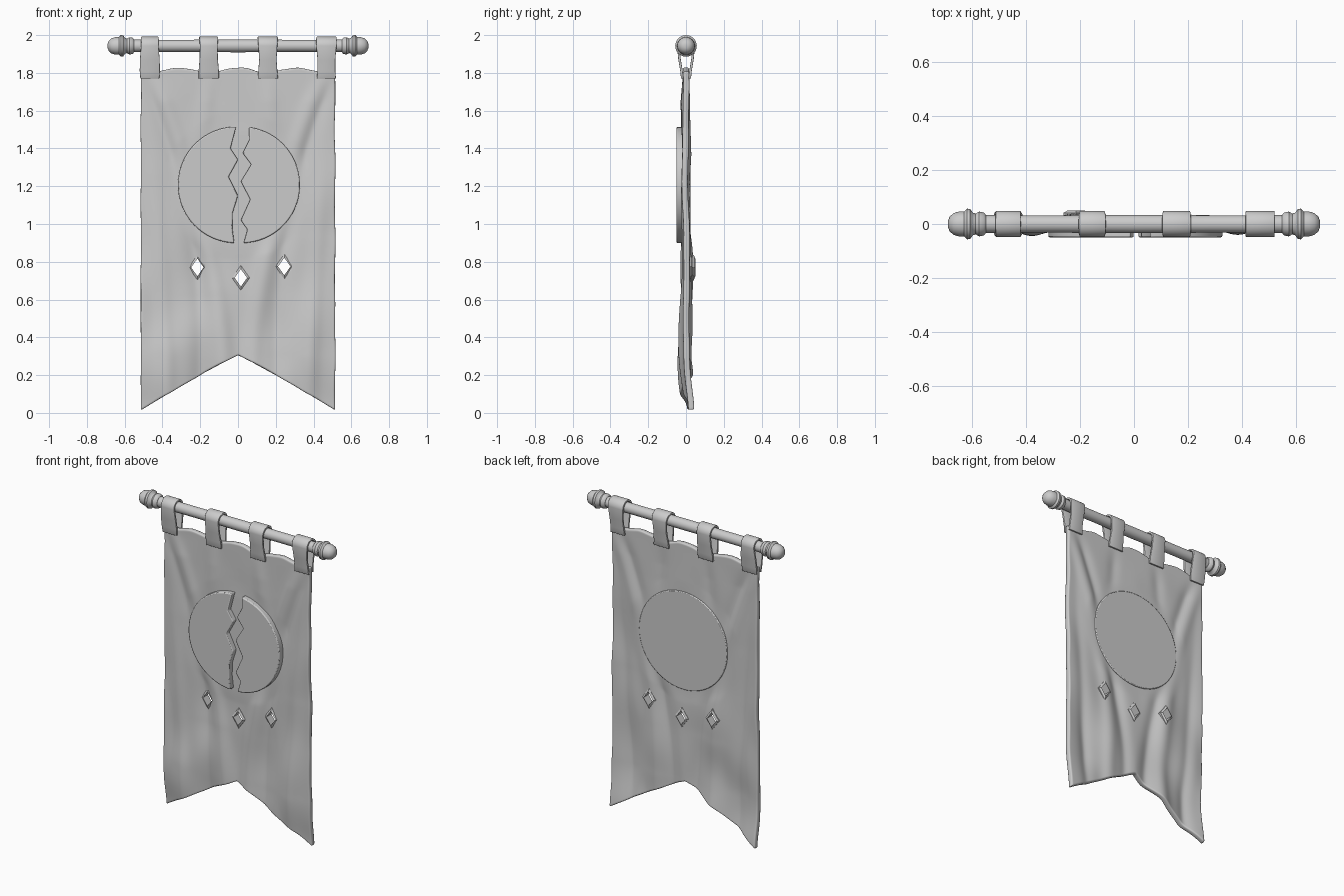
import bpy, bmesh
from math import sin, cos, pi, exp, sqrt
from mathutils import Vector, noise

cube = bpy.data.objects.get("Cube")
if cube:
    bpy.data.objects.remove(cube)

stone = bpy.data.materials.new("plain grey")
stone.use_nodes = True
GREY = (0.6, 0.6, 0.6, 1)
stone.diffuse_color = GREY
stone.node_tree.nodes["Principled BSDF"].inputs["Base Color"].default_value = GREY


def finish(name, bm, smooth=True):
    bmesh.ops.recalc_face_normals(bm, faces=bm.faces)
    mesh = bpy.data.meshes.new(name)
    bm.to_mesh(mesh)
    bm.free()
    mesh.materials.append(stone)
    obj = bpy.data.objects.new(name, mesh)
    bpy.context.collection.objects.link(obj)
    bpy.ops.object.select_all(action='DESELECT')
    obj.select_set(True)
    bpy.context.view_layer.objects.active = obj
    if smooth:
        bpy.ops.object.shade_smooth_by_angle(angle=0.7)
    return obj


def apply_modifier(obj, kind, **settings):
    mod = obj.modifiers.new(kind.title(), kind)
    for key, value in settings.items():
        setattr(mod, key, value)
    bpy.context.view_layer.objects.active = obj
    bpy.ops.object.modifier_apply(modifier=mod.name)


def lathe(name, profile, centre_z, sides=28):
    """Turn (x, radius) points about the rod's axis."""
    bm = bmesh.new()
    rings = [[bm.verts.new((x, r * cos(2 * pi * i / sides), centre_z + r * sin(2 * pi * i / sides)))
              for i in range(sides)] for x, r in profile]
    for a, b in zip(rings, rings[1:]):
        for i in range(sides):
            j = (i + 1) % sides
            bm.faces.new((a[i], a[j], b[j], b[i]))
    bm.faces.new(rings[0])
    bm.faces.new(rings[-1])
    return finish(name, bm)


def slab(name, outline, front, back, bevel=0.0):
    """Extrude an (x, z) outline from front y to back y."""
    bm = bmesh.new()
    face = bm.faces.new([bm.verts.new((x, front, z)) for x, z in outline])
    moved = bmesh.ops.extrude_face_region(bm, geom=[face])
    bmesh.ops.translate(bm, vec=(0, back - front, 0),
                        verts=[g for g in moved["geom"] if isinstance(g, bmesh.types.BMVert)])
    obj = finish(name, bm)
    if bevel:
        apply_modifier(obj, 'BEVEL', width=bevel, segments=2, limit_method='ANGLE')
    return obj


def bump(t, width):
    return exp(-(t / width) ** 2)


def fold(x, z):
    """Depth of the hanging cloth at a point."""
    h = max(0.0, min(1.0, (z - 0.3) / 1.5))
    a = abs(x)
    y = -0.014 * bump(a - (0.08 + 0.38 * h ** 1.6), 0.045)
    y += 0.012 * bump(a - (0.2 + 0.3 * h ** 2.2), 0.045)
    y -= 0.012 * bump(a - (0.38 + 0.1 * h), 0.04) * (1 - h)
    y -= 0.01 * bump(a - 0.157 - 0.12 * (1 - h), 0.04) * h ** 3
    y += 0.016 * noise.noise(Vector((x * 5 + 3, 0.4, z * 3.2))) * (1.2 - h)
    y -= 0.012 * bump(z - 0.38, 0.25) * bump(a - 0.36, 0.12)
    y += 0.016 * bump(z, 0.15)
    emblem = min(1, max(0, (sqrt(x * x + (z - 1.2) ** 2) - 0.29) / 0.1))
    return y * emblem * min(1, max(0.15, (1.8 - z) / 0.15))


# Swallow-tailed cloth
bm = bmesh.new()
bmesh.ops.create_grid(bm, x_segments=80, y_segments=120, size=1)
for v in bm.verts:
    u, w = v.co.x, (v.co.y + 1) / 2
    low = 0.305 - 0.29 * abs(u) ** 1.08
    high = 1.815 + 0.012 * cos(abs(u) * 6 * pi / 1.82) + 0.006 * noise.noise(Vector((u * 6, 1, 0)))
    z = low + (high - low) * w
    x = u * (0.514 + 0.005 * noise.noise(Vector((u, 5, z * 5))))
    v.co = (x, fold(x, z), z)
cloth = finish("banner_cloth", bm)
apply_modifier(cloth, 'SOLIDIFY', thickness=0.032, offset=0)
apply_modifier(cloth, 'BEVEL', width=0.007, segments=2, limit_method='ANGLE', angle_limit=0.9)


# Diamond eyelets cut through the cloth, each with a slim rim
def diamond(x, z, size):
    return [(x, z + 0.066 * size), (x + 0.047 * size, z), (x, z - 0.066 * size), (x - 0.047 * size, z)]


for label, x, z in (("right", -0.215, 0.77), ("middle", 0.015, 0.715), ("left", 0.245, 0.775)):
    cutter = slab("eyelet_cutter", diamond(x, z, 0.8), -0.2, 0.2)
    cutter.hide_render = True
    apply_modifier(cloth, 'BOOLEAN', object=cutter, operation='DIFFERENCE', solver='EXACT')
    bpy.data.objects.remove(cutter)
    bm = bmesh.new()
    y = fold(x, z)
    loops = [[bm.verts.new((px, y + dy, pz)) for px, pz in diamond(x, z, s)]
             for s, dy in ((1, -0.018), (0.7, -0.026), (0.7, 0.026), (1, 0.018))]
    for k in range(4):
        a, b = loops[k], loops[(k + 1) % 4]
        for i in range(4):
            j = (i + 1) % 4
            bm.faces.new((a[i], a[j], b[j], b[i]))
    finish(label + "_eyelet_rim", bm, smooth=False)


# Split round emblem on the front, whole disc on the back
def arc(cx, start, end, steps=32, r=0.308, cz=1.207):
    return [(cx + r * cos(start + (end - start) * i / steps),
             cz + r * sin(start + (end - start) * i / steps)) for i in range(steps + 1)]


right_crack = [(-0.03, 0.98), (-0.028, 1.06), (0.0, 1.15), (-0.05, 1.25), (0.0, 1.34), (-0.04, 1.4)]
left_crack = [(0.06, 1.445), (0.025, 1.375), (0.07, 1.315), (0.015, 1.225),
              (0.065, 1.13), (0.015, 1.02), (0.05, 0.97)]
slab("emblem_right_half", arc(-0.01, 0.5 * pi, 1.49 * pi) + right_crack, -0.05, 0, 0.006)
slab("emblem_left_half", arc(0.02, -0.49 * pi, 0.46 * pi) + left_crack, -0.05, 0, 0.006)
slab("emblem_back_disc", arc(0.005, 0, 2 * pi * 63 / 64, 63, 0.313), 0, 0.023, 0.005)

# Rod and turned finials
ROD_Z = 1.943
lathe("hanging_rod", [(-0.57, 0.033), (-0.3, 0.032), (0, 0.034), (0.3, 0.032), (0.57, 0.033)], ROD_Z)
knob = [(0.55, 0.034), (0.558, 0.043), (0.575, 0.046), (0.588, 0.038), (0.598, 0.042), (0.608, 0.056),
        (0.62, 0.057), (0.63, 0.047), (0.65, 0.046), (0.67, 0.04), (0.684, 0.027), (0.69, 0.012)]
for label, side in (("left", 1), ("right", -1)):
    lathe(label + "_finial", [(side * x, r) for x, r in knob], ROD_Z)

# Fabric tabs looped over the rod
path = [(-0.02, 1.77), (-0.024, 1.81), (-0.034, 1.87)]
path += [(-0.042 * cos(pi * i / 14), ROD_Z + 0.042 * sin(pi * i / 14)) for i in range(15)]
path += [(-y, z) for y, z in path[2::-1]]
for n, x in enumerate((-0.467, -0.155, 0.158, 0.468)):
    bm = bmesh.new()
    rows = []
    for y, z in path:
        half = 0.05 + 0.004 * sin((z - 1.77) * 25 + n)
        rows.append([bm.verts.new((x + half * s, y, z)) for s in (-1, 0, 1)])
    for a, b in zip(rows, rows[1:]):
        for i in range(2):
            bm.faces.new((a[i], a[i + 1], b[i + 1], b[i]))
    tab = finish("hanging_tab_%d" % (n + 1), bm)
    apply_modifier(tab, 'SOLIDIFY', thickness=0.013, offset=0)
    apply_modifier(tab, 'BEVEL', width=0.003, segments=2, limit_method='ANGLE', angle_limit=0.9)
